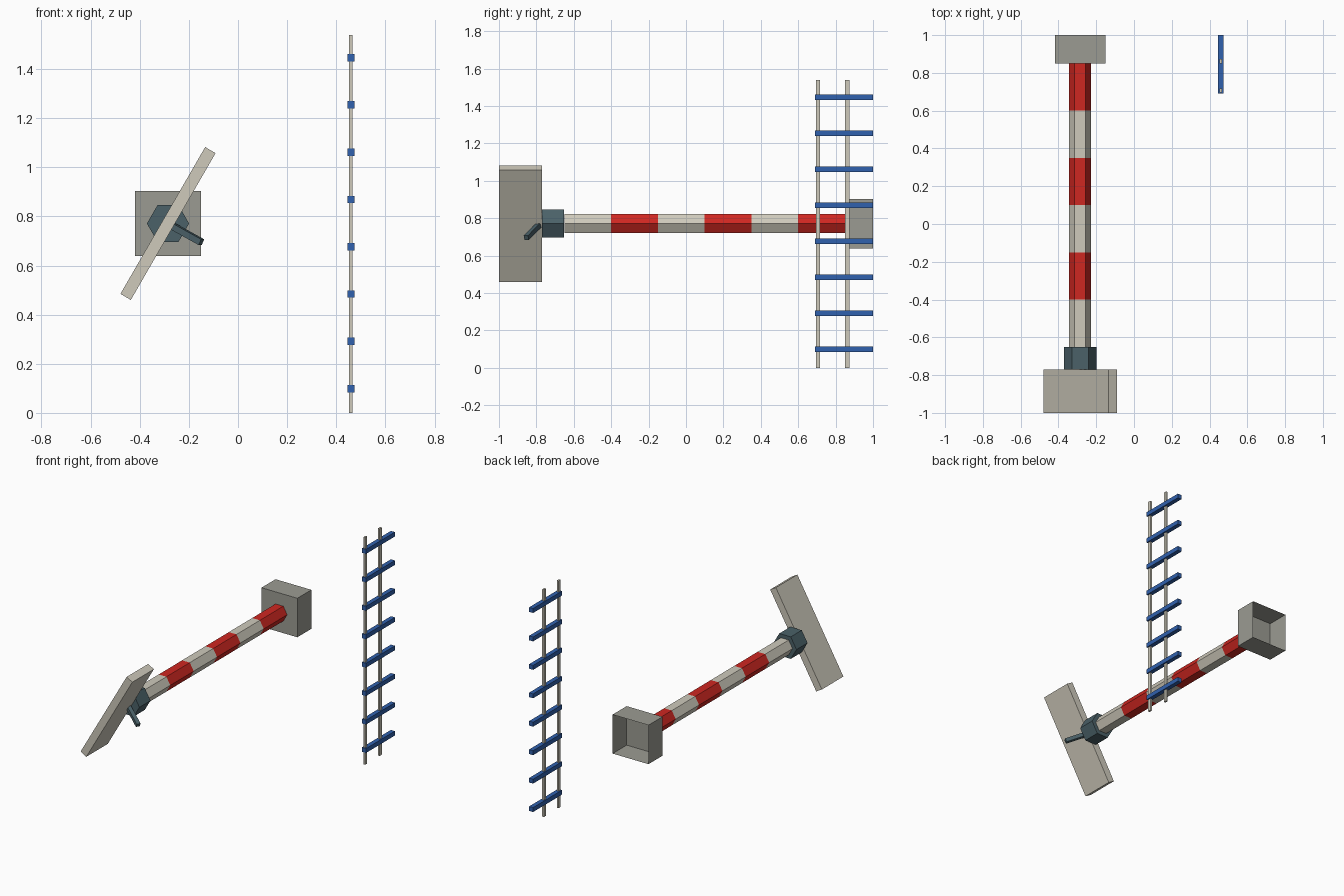
import bpy, bmesh
from math import radians, pi
from mathutils import Matrix, Vector

if "Cube" in bpy.data.objects:
    bpy.data.objects.remove(bpy.data.objects["Cube"])


def material(name, rgb):
    m = bpy.data.materials.new(name)
    m.diffuse_color = (*rgb, 1)
    m.use_nodes = True
    m.node_tree.nodes["Principled BSDF"].inputs["Base Color"].default_value = m.diffuse_color
    return m


RED = material("red", (0.62, 0.02, 0.015))
CREAM = material("cream", (0.62, 0.59, 0.50))
STONE = material("stone", (0.33, 0.33, 0.29))
STEEL = material("steel", (0.07, 0.12, 0.14))
BLUE = material("blue", (0.03, 0.12, 0.42))

PX, PZ = -0.285, 0.771  # pole axis


def add(name, bm, mat):
    bmesh.ops.recalc_face_normals(bm, faces=bm.faces)
    me = bpy.data.meshes.new(name)
    bm.to_mesh(me)
    bm.free()
    me.materials.append(mat)
    ob = bpy.data.objects.new(name, me)
    bpy.context.collection.objects.link(ob)
    return ob


def box(name, center, size, mat, rot=Matrix(), open_back=False):
    bm = bmesh.new()
    bmesh.ops.create_cube(bm, size=1)
    if open_back:
        back = [f for f in bm.faces if f.calc_center_median().y > 0.4]
        bmesh.ops.delete(bm, geom=back, context='FACES_ONLY')
    bm.transform(Matrix.Translation(center) @ rot @ Matrix.Diagonal((*size, 1)))
    return add(name, bm, mat)


def hex_prism(name, y0, y1, radius, mat, caps):
    # corners point along x, flats face up and down
    bm = bmesh.new()
    bmesh.ops.create_cone(bm, cap_ends=caps, segments=6, radius1=radius,
                          radius2=radius, depth=y1 - y0)
    corner = max(bm.verts, key=lambda v: v.co.x).co
    if abs(corner.y) > 1e-4:
        bm.transform(Matrix.Rotation(pi / 6, 4, 'Z'))
    bm.transform(Matrix.Translation((PX, (y0 + y1) / 2, PZ)) @ Matrix.Rotation(pi / 2, 4, 'X'))
    return add(name, bm, mat)


# striped pole
for i in range(6):
    y = -0.65 + i * 0.25
    hex_prism(f"pole_band_{i + 1}", y, y + 0.25, 0.058, RED if i % 2 else CREAM, False)

# collar, tilted board and end housing (open at the back)
hex_prism("collar", -0.77, -0.652, 0.086, STEEL, True)
box("tilted_board", (PX, -0.885, PZ), (0.049, 0.23, 0.69), CREAM,
    Matrix.Rotation(radians(30), 4, 'Y'))
box("end_housing", (PX, 0.925, PZ), (0.268, 0.15, 0.264), STONE, open_back=True)

# lever sticking out of the board
a, b = Vector((-0.28, -0.782, 0.768)), Vector((-0.149, -0.854, 0.695))
box("lever", (a + b) / 2, (0.026, 0.026, (b - a).length), STEEL,
    (b - a).to_track_quat('Z', 'Y').to_matrix().to_4x4())

# ladder
for i, y in enumerate((0.706, 0.862)):
    box(f"ladder_rail_{i + 1}", (0.459, y, 0.769), (0.013, 0.022, 1.538), CREAM)
for i in range(8):
    box(f"ladder_rung_{i + 1}", (0.46, 0.845, 0.099 + i * 0.1925), (0.03, 0.31, 0.03), BLUE)
